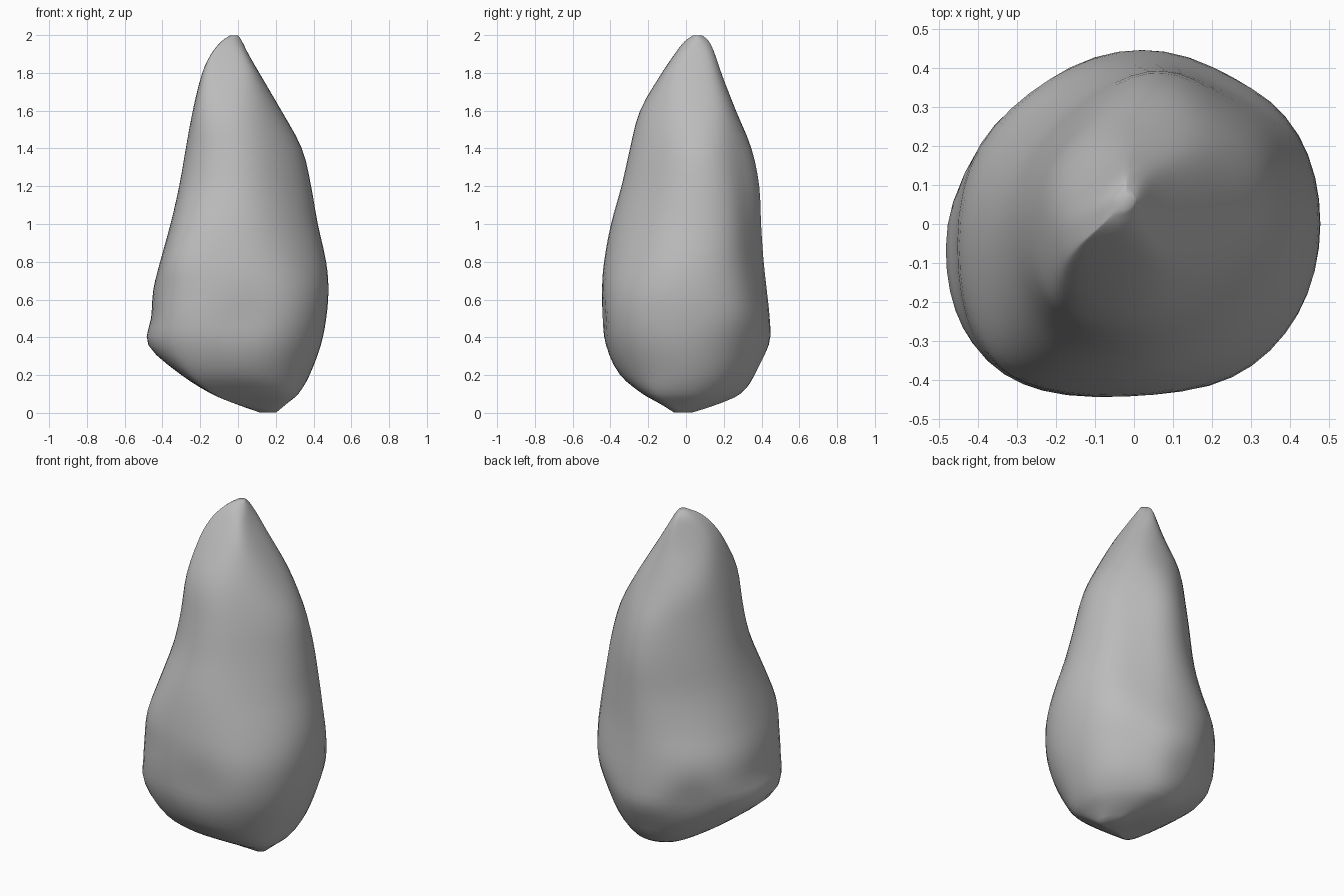
import bpy, bmesh, math
from mathutils import Vector

cube = bpy.data.objects.get("Cube")
if cube:
    bpy.data.objects.remove(cube, do_unlink=True)

# Each row: height, then the reach of the section in eight directions (every 45 degrees from +x)
SECTIONS = [
    (0.00, .20, .13, .03, -.09, -.12, -.08, .06, .17),
    (0.05, .26, .23, .18, .10, .02, .11, .14, .25),
    (0.10, .32, .30, .29, .22, .14, .25, .23, .32),
    (0.20, .38, .375, .37, .32, .30, .40, .35, .375),
    (0.36, .44, .44, .445, .41, .48, .505, .43, .445),
    (0.50, .468, .478, .445, .445, .46, .515, .45, .475),
    (0.65, .48, .475, .43, .43, .45, .508, .45, .475),
    (0.80, .468, .458, .415, .38, .413, .498, .435, .44),
    (1.00, .423, .44, .403, .33, .358, .427, .398, .378),
    (1.20, .388, .412, .393, .307, .312, .35, .342, .325),
    (1.40, .34, .36, .35, .282, .277, .31, .297, .28),
    (1.60, .23, .278, .265, .25, .24, .282, .245, .215),
    (1.80, .113, .17, .187, .17, .19, .20, .128, .12),
    (1.90, .055, .118, .153, .133, .143, .137, .06, .05),
    (1.97, .02, .075, .12, .105, .085, .065, .005, -.01),
    (2.00, .00, .045, .085, .075, .04, -.01, -.04, -.04),
]
# Shallow hollows: centre, width, height, depth
DENTS = [((-.27, .33, .45), .12, .12, .03), ((.04, -.44, .5), .13, .15, .02),
         ((-.02, .42, .25), .10, .10, .015), ((.24, .34, .9), .13, .6, .03)]
STEPS = 6      # points per rounded corner
R2 = math.sqrt(2)


def between(i, t):
    """Smooth reach values between section i and i + 1."""
    a, b = SECTIONS[i], SECTIONS[i + 1]
    p, n = SECTIONS[max(i - 1, 0)], SECTIONS[min(i + 2, len(SECTIONS) - 1)]
    dz = b[0] - a[0]
    row = [a[0] + dz * t]
    for k in range(1, 9):
        ma = (b[k] - p[k]) / (b[0] - p[0]) * dz
        mb = (n[k] - a[k]) / (n[0] - a[0]) * dz
        row.append((2*t**3 - 3*t*t + 1) * a[k] + (t**3 - 2*t*t + t) * ma
                   + (3*t*t - 2*t**3) * b[k] + (t**3 - t*t) * mb)
    return row


def outline(row):
    """Rounded eight-sided outline touching every reach line."""
    z, h = row[0], list(row[1:])
    for _ in range(3):
        for k in range(8):
            h[k] = min(h[k], (h[k - 1] + h[(k + 1) % 8]) / R2 - .002)
    corners = []
    for k in range(8):
        a = k * math.pi / 4
        n, t = Vector((math.cos(a), math.sin(a))), Vector((-math.sin(a), math.cos(a)))
        corners.append(n * h[k] + t * (h[(k + 1) % 8] * R2 - h[k]))
    points = []
    for k in range(8):
        c = corners[k]
        start, end = (corners[k - 1] + c) / 2, (c + corners[(k + 1) % 8]) / 2
        for s in range(STEPS):
            t = s / STEPS
            q = start * (1 - t)**2 + c * 2 * t * (1 - t) + end * t * t
            points.append(Vector((q.x, q.y, z)))
    return points


def dented(p):
    inward = Vector((-p.x, -p.y, 0)).normalized()
    for centre, width, height, depth in DENTS:
        d = p - Vector(centre)
        fall = (d.x**2 + d.y**2) / width**2 + (d.z / height)**2
        p = p + inward * depth * math.exp(-fall)
    return p


# Stone body, skinned over the outlines
rows = [between(i, t / 3) for i in range(len(SECTIONS) - 1) for t in range(3)]
rows.append(SECTIONS[-1])
bm = bmesh.new()
rings = [[bm.verts.new(dented(p)) for p in outline(r)] for r in rows]
count = len(rings[0])
for low, high in zip(rings, rings[1:]):
    for k in range(count):
        j = (k + 1) % count
        bm.faces.new((low[k], low[j], high[j], high[k]))
bm.faces.new(rings[0][::-1])
bm.faces.new(rings[-1])
bmesh.ops.recalc_face_normals(bm, faces=bm.faces)
mesh = bpy.data.meshes.new("stone")
bm.to_mesh(mesh)
bm.free()
stone = bpy.data.objects.new("stone", mesh)
bpy.context.collection.objects.link(stone)

# Plain grey stone
grey = bpy.data.materials.new("stone_grey")
grey.use_nodes = True
colour = (.5, .5, .5, 1)
grey.diffuse_color = colour
grey.node_tree.nodes["Principled BSDF"].inputs["Base Color"].default_value = colour
mesh.materials.append(grey)

# Even out the skin and shade it smooth
relax = stone.modifiers.new("relax", 'SMOOTH')
relax.factor = .5
relax.iterations = 2
for poly in mesh.polygons:
    poly.use_smooth = True
